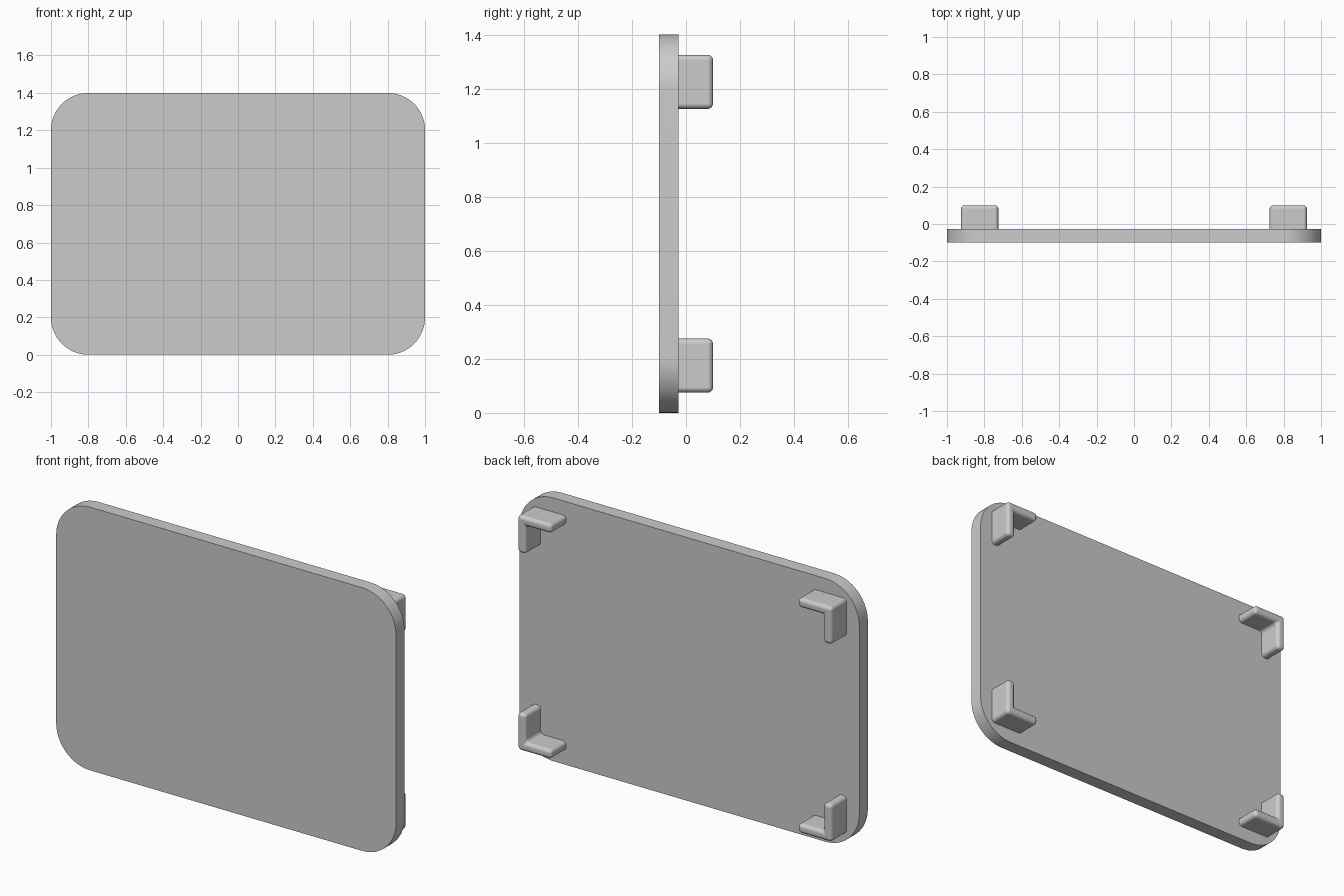
import bpy
import math

if "Cube" in bpy.data.objects:
    bpy.data.objects.remove(bpy.data.objects["Cube"])

grey = bpy.data.materials.new("light_grey")
grey.diffuse_color = (0.6, 0.6, 0.6, 1.0)
grey.use_nodes = True
grey.node_tree.nodes["Principled BSDF"].inputs["Base Color"].default_value = grey.diffuse_color

FRONT, BACK, TIP = -0.10, -0.028, 0.10   # depth of panel and clips
MID_Z = 0.70


def prism(name, outline, y0, y1):
    """Extrude a closed x-z outline from y0 to y1."""
    n = len(outline)
    verts = [(x, y0, z) for x, z in outline] + [(x, y1, z) for x, z in outline]
    faces = [tuple(range(n)), tuple(reversed(range(n, 2 * n)))]
    faces += [(i, i + n, (i + 1) % n + n, (i + 1) % n) for i in range(n)]
    mesh = bpy.data.meshes.new(name)
    mesh.from_pydata(verts, [], faces)
    mesh.materials.append(grey)
    obj = bpy.data.objects.new(name, mesh)
    bpy.context.collection.objects.link(obj)
    return obj


def smooth(obj, angle):
    bpy.ops.object.select_all(action='DESELECT')
    obj.select_set(True)
    bpy.context.view_layer.objects.active = obj
    bpy.ops.object.shade_smooth_by_angle(angle=math.radians(angle))


# Flat panel with rounded corners
R, STEPS = 0.20, 16
outline = []
for k, (sx, sz) in enumerate([(1, 1), (-1, 1), (-1, -1), (1, -1)]):
    for i in range(STEPS + 1):
        a = math.pi / 2 * (k + i / STEPS)
        outline.append((sx * (1 - R) + R * math.cos(a),
                        MID_Z + sz * (0.70 - R) + R * math.sin(a)))
panel = prism("panel", outline, FRONT, BACK)
smooth(panel, 30)

# Rounded L-shaped corner clips on the back, rooted inside the panel
OX, OZ, ARM, THICK = 0.925, 0.625, 0.20, 0.05
ell = [(OX, OZ), (OX - ARM, OZ), (OX - ARM, OZ - THICK),
       (OX - THICK, OZ - THICK), (OX - THICK, OZ - ARM), (OX, OZ - ARM)]
for sx, side in ((-1, "left"), (1, "right")):
    for sz, level in ((-1, "lower"), (1, "upper")):
        pts = [(sx * x, MID_Z + sz * z) for x, z in ell]
        if sx * sz < 0:
            pts.reverse()                # keep normals outward when mirrored
        clip = prism(f"{level}_{side}_clip", pts, BACK - 0.04, TIP)
        bevel = clip.modifiers.new("round_edges", 'BEVEL')
        bevel.width = 0.02
        bevel.segments = 5
        bevel.limit_method = 'ANGLE'
        smooth(clip, 180)
        bevel.harden_normals = True
